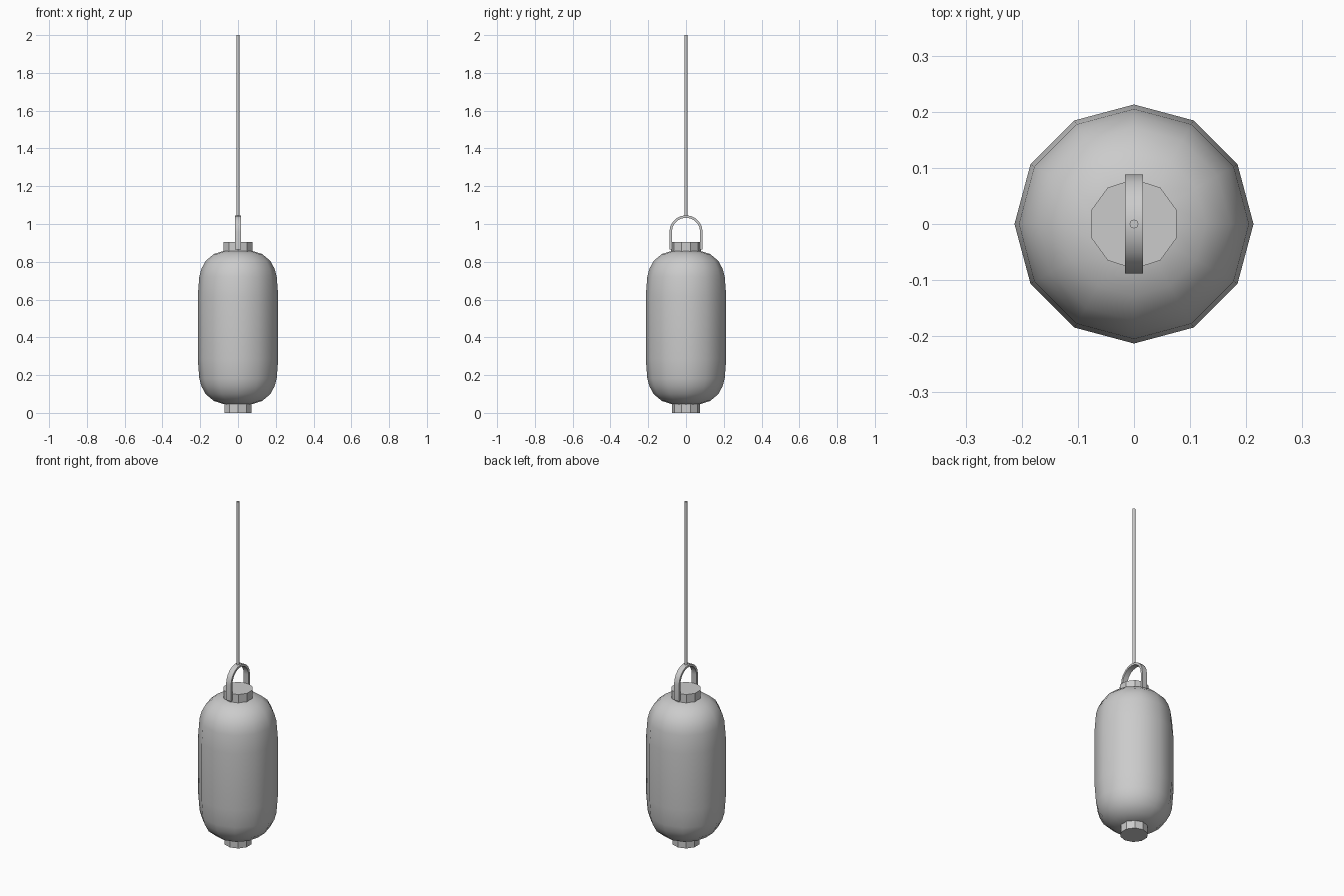
import bpy, bmesh
from math import sin, cos, pi, radians

if "Cube" in bpy.data.objects:
    bpy.data.objects.remove(bpy.data.objects["Cube"])


def add_object(name, bm, angle=None):
    bmesh.ops.recalc_face_normals(bm, faces=bm.faces)
    mesh = bpy.data.meshes.new(name)
    bm.to_mesh(mesh)
    bm.free()
    ob = bpy.data.objects.new(name, mesh)
    bpy.context.collection.objects.link(ob)
    if angle:
        bpy.ops.object.select_all(action='DESELECT')
        ob.select_set(True)
        bpy.context.view_layer.objects.active = ob
        bpy.ops.object.shade_smooth_by_angle(angle=radians(angle))
    return ob


def lathe(name, profile, sides, start=0.0, angle=None):
    """Closed turned solid from (radius, z) points."""
    bm = bmesh.new()
    rings = [[bm.verts.new((r * cos(start + 2 * pi * i / sides),
                            r * sin(start + 2 * pi * i / sides), z))
              for i in range(sides)] for r, z in profile]
    for a, b in zip(rings, rings[1:]):
        for i in range(sides):
            j = (i + 1) % sides
            bm.faces.new((a[i], a[j], b[j], b[i]))
    bm.faces.new(rings[0][::-1])
    bm.faces.new(rings[-1])
    return add_object(name, bm, angle)


# Paper body: twelve-sided capsule, mirrored about its middle height
MID = 0.452
half = [(0.213, 0.165), (0.205, 0.27), (0.194, 0.31), (0.172, 0.352),
        (0.128, 0.389), (0.07, 0.407)]
body = [(r, MID - h) for r, h in reversed(half)] + [(r, MID + h) for r, h in half]
lathe("lantern_body", body, 12, angle=40)

# End caps: ten-sided discs
lathe("top_cap", [(0.08, 0.85), (0.08, 0.905)], 10, pi / 10, angle=30)
lathe("bottom_cap", [(0.075, 0.0), (0.075, 0.06)], 10, pi / 10, angle=30)

# Handle: flat strap bent into an arch across the top cap
OUT, INN, CENTRE, FOOT, HALF_W, STEPS = 0.088, 0.075, 0.958, 0.865, 0.016, 10
path = [(1.0, 0.0, FOOT)]
path += [(cos(pi * i / STEPS), sin(pi * i / STEPS), CENTRE) for i in range(STEPS + 1)]
path += [(-1.0, 0.0, FOOT)]
bm = bmesh.new()
sections = [[bm.verts.new((x, c * r, z + s * r))
             for x, r in ((-HALF_W, OUT), (HALF_W, OUT), (HALF_W, INN), (-HALF_W, INN))]
            for c, s, z in path]
for a, b in zip(sections, sections[1:]):
    for i in range(4):
        j = (i + 1) % 4
        bm.faces.new((a[i], a[j], b[j], b[i]))
bm.faces.new(sections[0])
bm.faces.new(sections[-1])
add_object("handle", bm, 35)

# Hanging cord
lathe("hanging_cord", [(0.008, 1.04), (0.008, 2.0)], 8, angle=50)
